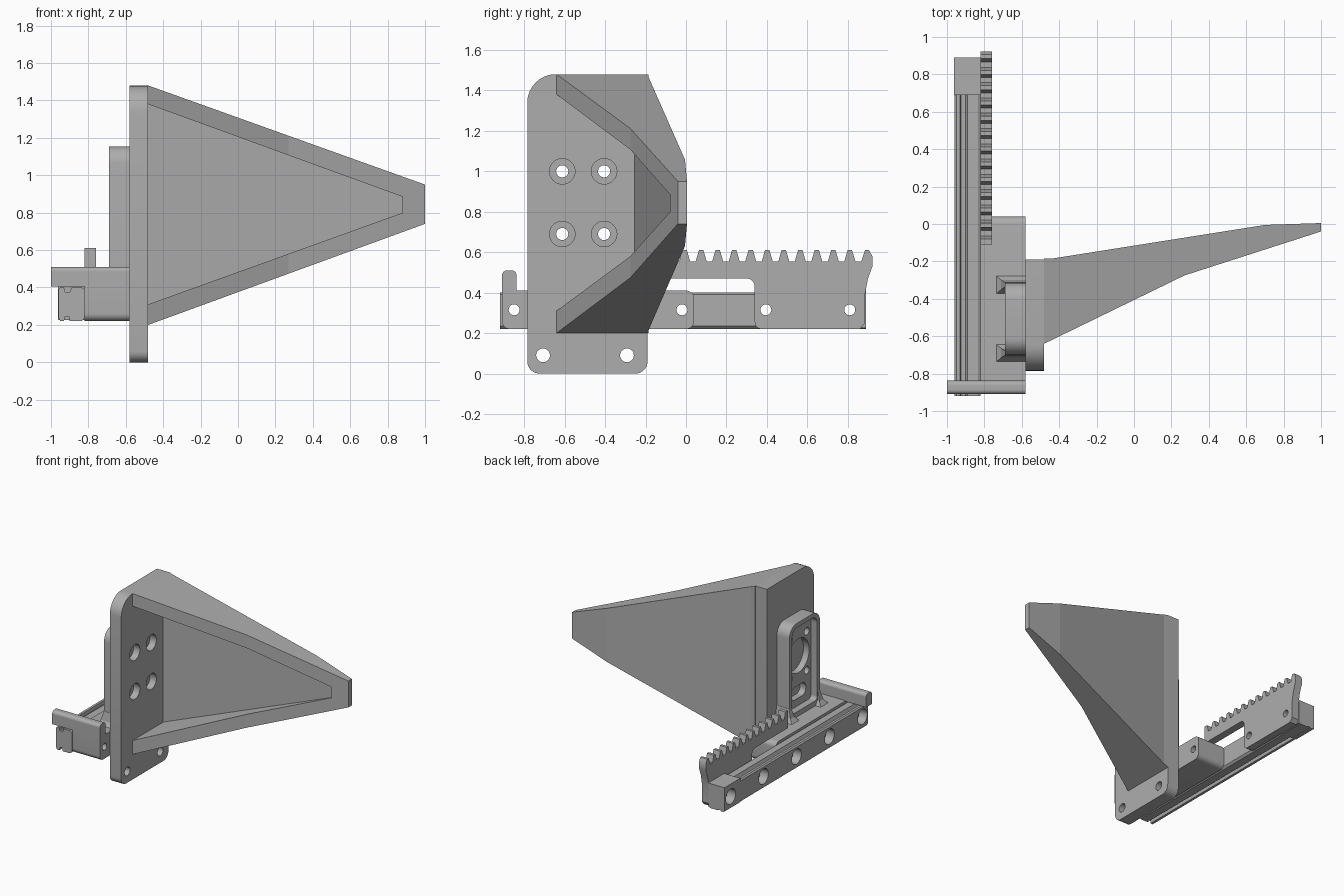
import bpy, bmesh, math
from mathutils import Vector

cube = bpy.data.objects.get("Cube")
if cube:
    bpy.data.objects.remove(cube, do_unlink=True)

grey = bpy.data.materials.new("plain grey")
grey.use_nodes = True
COLOUR = (0.42, 0.42, 0.42, 1)
grey.diffuse_color = COLOUR
grey.node_tree.nodes["Principled BSDF"].inputs["Base Color"].default_value = COLOUR


def loft(name, bottom, top):
    """Closed solid between two matching rings of points."""
    bm = bmesh.new()
    a = [bm.verts.new(p) for p in bottom]
    b = [bm.verts.new(p) for p in top]
    bm.faces.new(a)
    bm.faces.new(b)
    for i in range(len(a)):
        j = (i + 1) % len(a)
        bm.faces.new((a[i], a[j], b[j], b[i]))
    bmesh.ops.recalc_face_normals(bm, faces=bm.faces)
    mesh = bpy.data.meshes.new(name)
    bm.to_mesh(mesh)
    bm.free()
    mesh.materials.append(grey)
    obj = bpy.data.objects.new(name, mesh)
    bpy.context.collection.objects.link(obj)
    return obj


def prism(name, axis, pts, lo, hi):
    """Extrude a 2D profile along x (y, z profile) or y (x, z profile)."""
    def place(p, d):
        return (d, p[0], p[1]) if axis == "x" else (p[0], d, p[1])
    return loft(name, [place(p, lo) for p in pts], [place(p, hi) for p in pts])


def rounded(corners, steps=8):
    """Replace each (u, v, radius) corner by an arc."""
    out = []
    n = len(corners)
    for i, (u, v, r) in enumerate(corners):
        c = Vector((u, v))
        if not r:
            out.append(c)
            continue
        a = c + (Vector(corners[i - 1][:2]) - c).normalized() * r
        b = c + (Vector(corners[(i + 1) % n][:2]) - c).normalized() * r
        o = a + b - c
        for k in range(steps + 1):
            t = math.pi / 2 * k / steps
            out.append(o + (a - o) * math.cos(t) + (b - o) * math.sin(t))
    return out


def rect(u0, u1, v0, v1, r00=0, r10=0, r11=0, r01=0):
    return rounded([(u0, v0, r00), (u1, v0, r10), (u1, v1, r11), (u0, v1, r01)])


def hole(y, z, r, lo, hi, n=32):
    pts = [(y + r * math.cos(math.tau * k / n), z + r * math.sin(math.tau * k / n))
           for k in range(n)]
    return prism("cutter", "x", pts, lo, hi)


def cut(obj, cutters):
    bpy.context.view_layer.objects.active = obj
    for c in cutters:
        mod = obj.modifiers.new("cut", "BOOLEAN")
        mod.operation = "DIFFERENCE"
        mod.solver = "EXACT"
        mod.object = c
        bpy.ops.object.modifier_apply(modifier=mod.name)
        bpy.data.objects.remove(c, do_unlink=True)


# Key positions
PLATE_X0, PLATE_X1 = -0.58, -0.48
HOLE_Z = 0.315
RAIL_HOLES = [-0.85 + 0.415 * k for k in range(5)]
SCREWS = [(y, z) for y in (-0.612, -0.405) for z in (0.69, 1.0)]

# Upright mounting plate with counterbored screw holes
plate = prism("mounting_plate", "x",
              rect(-0.785, -0.19, 0, 1.48, 0.06, 0.06, 0, 0.14), PLATE_X0, PLATE_X1)
cut(plate, [hole(y, 0.09, 0.034, -0.7, -0.4) for y in (-0.707, -0.292)]
    + [hole(y, z, 0.03, -0.7, -0.4) for y, z in SCREWS]
    + [hole(y, z, 0.063, -0.535, -0.4) for y, z in SCREWS])


# Tapering scoop, hollowed from the front
def wedge(name, outline, z_low, low_slope, z_high, high_slope):
    low = [(x, y, z_low + low_slope * (x - PLATE_X1)) for x, y in outline]
    high = [(x, y, z_high - high_slope * (x - PLATE_X1)) for x, y in outline]
    return loft(name, low, high)


scoop = wedge("scoop", [(PLATE_X1, -0.64), (0.27, -0.275), (1, -0.04), (1, 0.005),
                        (0.70, -0.005), (-0.44, -0.185), (PLATE_X1, -0.185)],
              0.20, 0.365, 1.48, 0.358)
cut(scoop, [wedge("cutter", [(PLATE_X1, -0.9), (0.88, -0.9), (0.88, -0.07),
                             (PLATE_X1, -0.255)], 0.31, 0.36, 1.38, 0.364)])

# Carriage block beside the rail
block = prism("carriage_block", "x",
              rect(-0.91, 0.04, 0.22, 0.41, 0.04, 0.04, 0.04, 0), -0.82, PLATE_X0)
cut(block, [hole(y, HOLE_Z, 0.027, -0.9, -0.5) for y in RAIL_HOLES[:3]])

# Stop bar hooking over the rail
prism("stop_bar", "x", rect(-0.91, -0.838, 0.405, 0.51, 0, 0, 0.025, 0.025),
      -1, PLATE_X0)

# Motor frame with recess, bore and slot
frame = prism("motor_frame", "x", rect(-0.70, -0.315, 0.40, 1.155, 0, 0, 0.09, 0.09),
              -0.69, PLATE_X0)
cut(frame, [prism("cutter", "x", rect(-0.665, -0.35, 0.45, 1.12, 0.03, 0.03, 0.06, 0.06),
                  -0.8, -0.635),
            hole(-0.508, 0.845, 0.135, -0.8, -0.585),
            prism("cutter", "x", rect(-0.60, -0.416, 0.51, 0.61, 0.045, 0.045, 0.045, 0.045),
                  -0.8, -0.585)]
    + [hole(y, z, 0.03, -0.8, -0.5) for y, z in SCREWS])

# Flared feet of the motor frame, stepped to follow a fillet
for side, y in (("front", -0.69), ("back", -0.325)):
    levels = [(0.405, -0.74, 0.05), (0.44, -0.71, 0.025), (0.51, -0.69, 0.012)]
    for k in range(2):
        rings = [[(x, y - w, z), (x, y + w, z), (PLATE_X0, y + w, z), (PLATE_X0, y - w, z)]
                 for z, x, w in levels[k:k + 2]]
        loft(f"{side}_foot_{k + 1}", *rings)

# Linear rail with grooves on top and underneath
half = [(-0.96, 0.24), (-0.95, 0.22), (-0.93, 0.22), (-0.925, 0.245), (-0.905, 0.245),
        (-0.90, 0.22), (-0.835, 0.22), (-0.82, 0.235)]
top = [(-0.82, 0.39), (-0.835, 0.40), (-0.89, 0.40), (-0.90, 0.375), (-0.925, 0.375),
       (-0.93, 0.40), (-0.95, 0.40), (-0.96, 0.39)]
rail = prism("rail", "y", half + top, -0.92, 0.89)
end_block = prism("rail_end_block", "x", rect(0.69, 0.89, 0.225, 0.415), -0.962, -0.82)
for part, ys in ((rail, RAIL_HOLES), (end_block, RAIL_HOLES[4:])):
    cut(part, [hole(y, HOLE_Z, 0.027, -1.1, -0.7) for y in ys]
        + [hole(y, HOLE_Z, 0.06, -1.1, -0.89) for y in ys])

# Toothed rack: one arm reaching over the carriage, one leg on the rail
ROOT, TIP, PITCH = 0.555, 0.61, 0.0817
outline = rounded([(-0.11, 0.47, 0), (0.34, 0.47, 0.04), (0.34, 0.22, 0.035),
                   (0.86, 0.22, 0), (0.885, 0.25, 0), (0.885, 0.39, 0),
                   (0.90, 0.47, 0), (0.922, 0.53, 0), (0.922, 0.58, 0), (0.905, TIP, 0)])
outline += [(0.885, TIP), (0.867, ROOT)]
for k in range(1, 12):
    c = 0.892 - PITCH * k
    outline += [(c + 0.027, ROOT), (c + 0.011, TIP), (c - 0.011, TIP), (c - 0.027, ROOT)]
outline += [(-0.065, ROOT), (-0.08, TIP), (-0.11, TIP)]
rack = prism("toothed_rack", "x", outline, -0.82, -0.76)
cut(rack, [hole(y, HOLE_Z, 0.027, -0.9, -0.7) for y in RAIL_HOLES[3:]])

# Smooth round surfaces, keep hard edges
bpy.ops.object.select_all(action="DESELECT")
for obj in (plate, block, frame, rail, rack, end_block):
    obj.select_set(True)
bpy.context.view_layer.objects.active = plate
bpy.ops.object.shade_smooth_by_angle(angle=math.radians(30))
